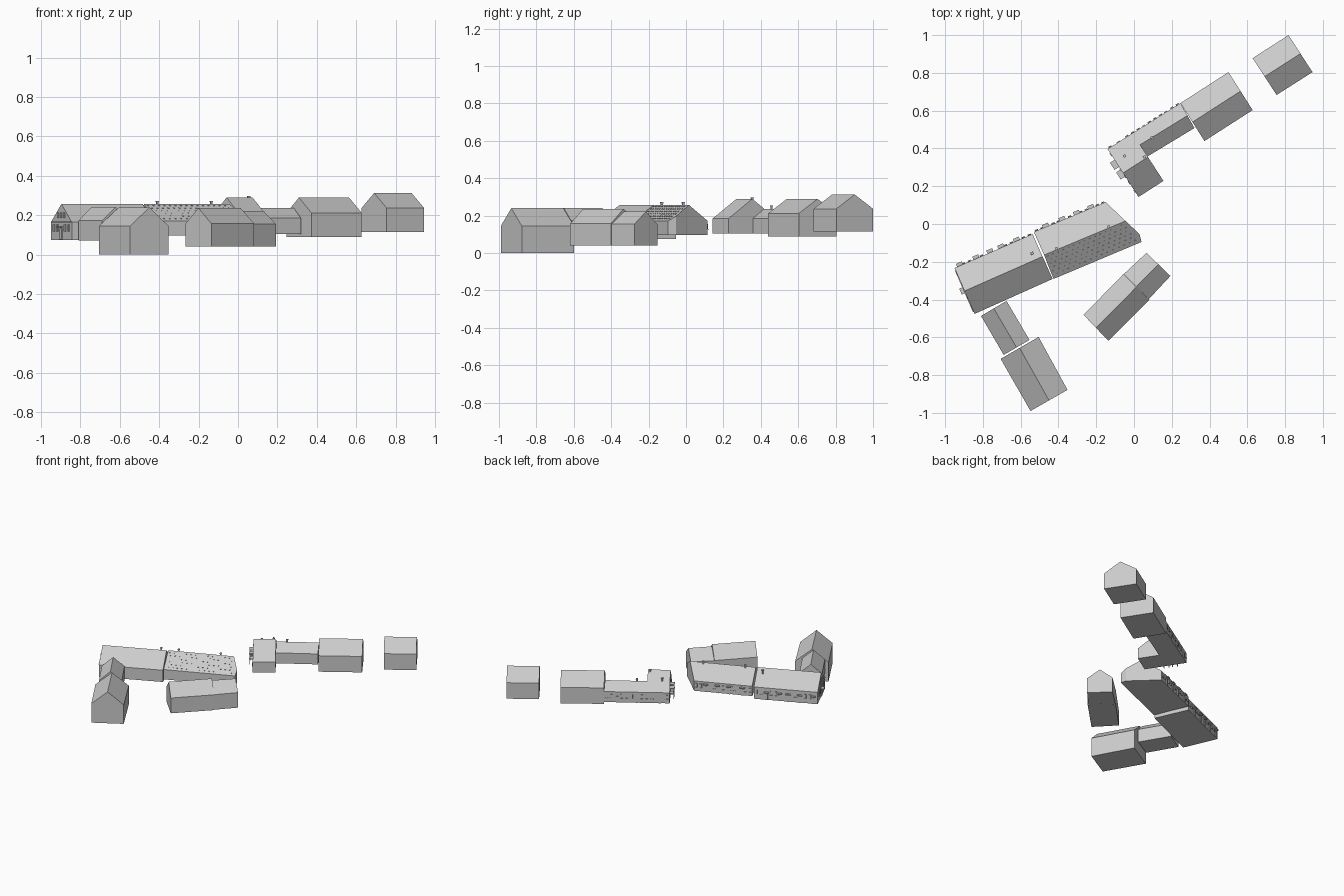
import bpy, bmesh, math
from mathutils import Vector, Matrix, Euler

if "Cube" in bpy.data.objects:
    bpy.data.objects.remove(bpy.data.objects["Cube"])


def make_object(name, bm):
    bmesh.ops.recalc_face_normals(bm, faces=bm.faces)
    me = bpy.data.meshes.new(name)
    bm.to_mesh(me)
    bm.free()
    ob = bpy.data.objects.new(name, me)
    bpy.context.collection.objects.link(ob)
    return ob


def house(name, a, b, c, d, base, eave, ridge):
    """Gabled block: a-b and d-c are the eaves, the ridge runs midway."""
    bm = bmesh.new()
    rings = []
    for p, q in ((a, d), (b, c)):
        p, q = Vector(p), Vector(q)
        m = (p + q) / 2
        pts = [(*p, base), (*p, eave), (*m, ridge), (*q, eave), (*q, base)]
        rings.append([bm.verts.new(v) for v in pts])
    r0, r1 = rings
    bm.faces.new(r0)
    bm.faces.new(r1)
    for i in range(5):
        j = (i + 1) % 5
        bm.faces.new((r0[i], r0[j], r1[j], r1[i]))
    return make_object(name, bm)


def boxes(name, items):
    """Many boxes in one object: (centre, size, z turn, x tilt)."""
    bm = bmesh.new()
    for loc, size, turn, tilt in items:
        m = Matrix.LocRotScale(Vector(loc), Euler((tilt, 0, turn)), Vector(size))
        bmesh.ops.create_cube(bm, size=1, matrix=m)
    return make_object(name, bm)


def on_wall(a, b, t, z, size, out=0.0):
    """Box on the wall a-b (outside on the left), at fraction t."""
    a, b = Vector(a), Vector(b)
    d = (b - a).normalized()
    p = a.lerp(b, t) + Vector((-d.y, d.x)) * out
    return ((p.x, p.y, z), size, math.atan2(d.y, d.x), 0)


# Plain gabled buildings
house("far_house", (.628, .878), (.818, 1.0), (.945, .804), (.755, .683), .115, .237, .313)
house("upper_barn", (.246, .64), (.50, .804), (.628, .603), (.373, .439), .09, .212, .29)
house("link_house", (-.008, .481), (.246, .64), (.32, .508), (.066, .354), .105, .185, .237)
house("cross_wing", (-.14, .397), (-.008, .481), (.156, .228), (.024, .143), .105, .185, .29)
house("long_house_west", (-.95, -.233), (-.537, -.053), (-.431, -.291), (-.844, -.476),
      .075, .165, .257)
house("side_wing", (-.81, -.487), (-.69, -.693), (-.553, -.614), (-.675, -.407), .072, .173, .242)
house("end_barn", (-.706, -.714), (-.548, -.99), (-.352, -.878), (-.505, -.598), 0, .145, .24)
house("yard_barn", (-.267, -.481), (-.056, -.265), (.082, -.402), (-.135, -.619), .04, .157, .237)
house("yard_shed", (-.054, -.265), (.066, -.153), (.193, -.275), (.079, -.397), .04, .155, .222)

# Long house east half, with its bent end wall
foot = [(-.53, -.042), (-.15, .116), (-.045, .016), (.029, -.053), (.04, -.095),
        (-.426, -.291), (-.476, -.164)]
tops = [.172, .172, .257, .197, .172, .172, .257]
bm = bmesh.new()
lo = [bm.verts.new((*p, .097)) for p in foot]
hi = [bm.verts.new((*p, z)) for p, z in zip(foot, tops)]
for i in range(7):
    j = (i + 1) % 7
    bm.faces.new((lo[i], lo[j], hi[j], hi[i]))
bm.faces.new(lo)
bm.faces.new((hi[0], hi[1], hi[2], hi[6]))
bm.faces.new((hi[6], hi[2], hi[3], hi[4], hi[5]))
make_object("long_house_east", bm)

# Small roof cleats on the south slope of the east half
r0, r1 = Vector((-.476, -.164, .257)), Vector((-.045, .016, .257))
e0, e1 = Vector((-.426, -.291, .172)), Vector((.04, -.095, .172))
turn = math.atan2((r1 - r0).y, (r1 - r0).x)
cleats = []
for row in range(6):
    v = (row + .7) / 6.6
    for col in range(15):
        u = (col + .5 + .4 * (row % 2)) / 15.6
        p = r0.lerp(e0, v).lerp(r1.lerp(e1, v), u)
        cleats.append((p, (.008, .006, .005), turn, math.radians(32)))
boxes("roof_cleats", cleats)

# Street facades: window frames, doors, canopies
facades = [
    ("west_facade", (-.95, -.233), (-.537, -.053), .075, .165, (.07, .28, .46, .60, .80)),
    ("east_facade", (-.53, -.042), (-.15, .116), .097, .172, (.17, .40, .60, .80)),
    ("link_facade", (-.14, .397), (.246, .64), .105, .185, (.15, .5, .8)),
]
for name, a, b, base, eave, doors in facades:
    panes, sills, door_parts, canopies = [], [], [], []
    count = 13
    zw = base + .6 * (eave - base)
    for i in range(count):
        t = (i + .5) / count
        if min(abs(t - k) for k in doors) > .045:
            panes.append(on_wall(a, b, t, zw, (.014, .006, .028), .001))
            sills.append(on_wall(a, b, t, zw - .016, (.018, .010, .003), .002))
    for k in doors:
        door_parts.append(on_wall(a, b, k, base + .024, (.018, .008, .048), .001))
        if name != "link_facade":
            canopies.append(on_wall(a, b, k, base + .058, (.034, .018, .006), .008))
    boxes(name + "_windows", panes)
    boxes(name + "_sills", sills)
    boxes(name + "_doors", door_parts)
    if canopies:
        boxes(name + "_canopies", canopies)

# West gable of the long house: two window rows and a door canopy
ga, gb = (-.844, -.476), (-.95, -.233)
boxes("gable_windows",
      [on_wall(ga, gb, t, .20, (.018, .006, .026), .001) for t in (.36, .5, .64)] +
      [on_wall(ga, gb, t, .135, (.018, .006, .034), .001) for t in (.15, .32, .68, .85)])
boxes("gable_door", [on_wall(ga, gb, .5, .105, (.022, .008, .055), .001)])
boxes("gable_band", [on_wall(ga, gb, .5, .165, (.24, .006, .004), .001)])
boxes("gable_canopy", [on_wall(ga, gb, .52, .14, (.034, .022, .006), .010)])

# Street gable of the cross wing: balconies, posts and windows
wa, wb = (.024, .143), (-.14, .397)
boxes("wing_balconies",
      [on_wall(wa, wb, t, z, (.045, .03, .006), .014) for t in (.5, .7) for z in (.145, .185)])
boxes("wing_posts",
      [on_wall(wa, wb, t, .145, (.004, .004, .08), .026) for t in (.44, .56, .64, .76)])
boxes("wing_windows",
      [on_wall(wa, wb, t, .15, (.018, .006, .03), .001) for t in (.12, .3, .88)] +
      [on_wall(wa, wb, t, .225, (.018, .006, .026), .001) for t in (.43, .57)])

# Chimneys: shaft and cap
stacks = [(-.54, -.155, .257), (-.41, -.13, .272), (-.135, -.015, .272),
          (-.05, .36, .262), (.055, .355, .297), (.095, .457, .255)]
boxes("chimney_shafts", [((x, y, z - .022), (.010, .010, .044), .4, 0) for x, y, z in stacks])
boxes("chimney_caps", [((x, y, z - .003), (.014, .014, .006), .4, 0) for x, y, z in stacks])
